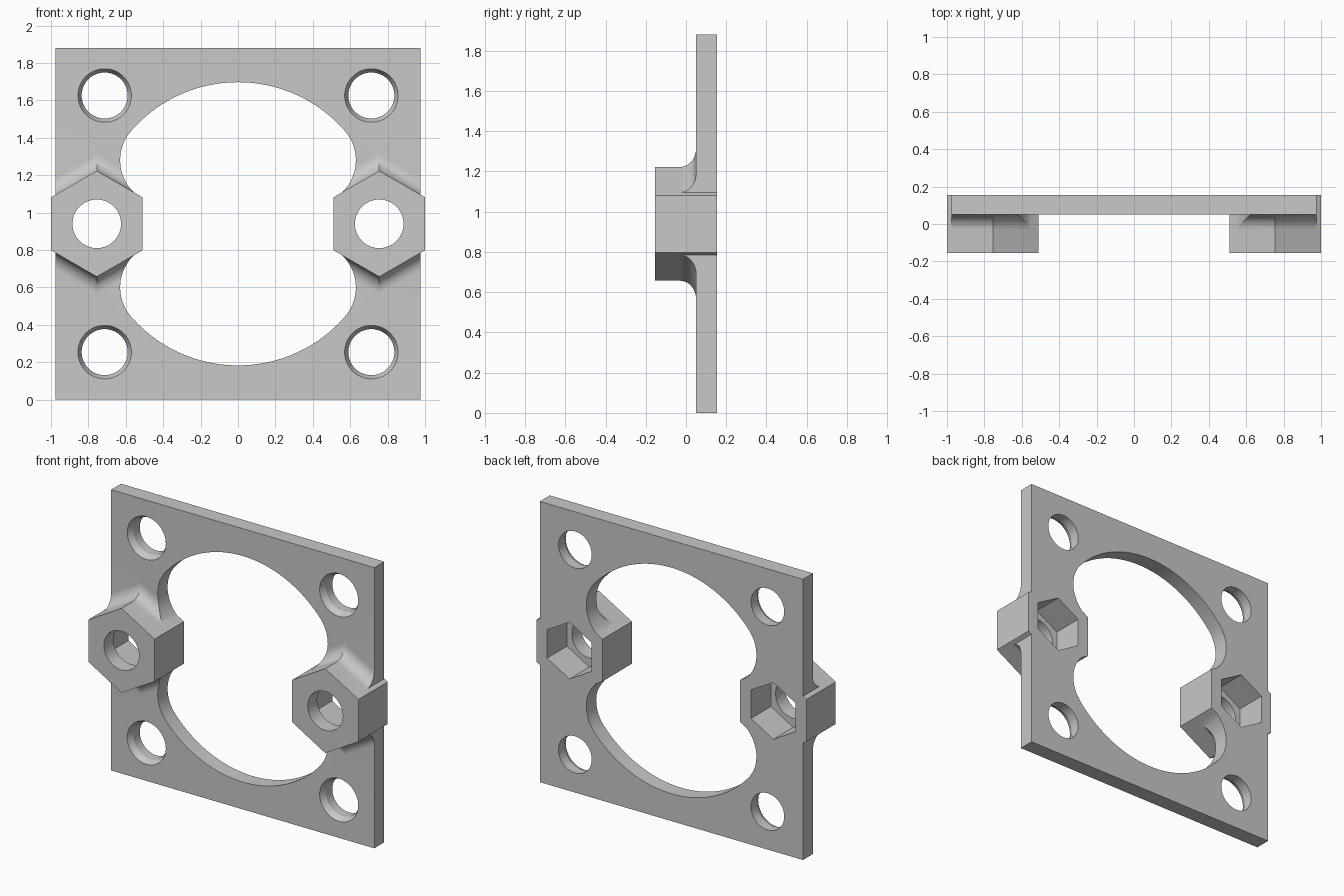
import bpy
import bmesh
from math import sin, cos, pi, radians, hypot, atan2

if "Cube" in bpy.data.objects:
    bpy.data.objects.remove(bpy.data.objects["Cube"], do_unlink=True)

MID = 0.94                      # height of the plate centre
HALF_W, HEIGHT = 0.975, 1.88
FRONT, BACK = 0.05, 0.155       # plate faces along y
BOSS_FRONT = -0.155
BOSS_X, APOTHEM, FILLET = 0.755, 0.245, 0.08

grey = bpy.data.materials.new("light_grey")
grey.use_nodes = True
grey.diffuse_color = (0.58, 0.58, 0.58, 1)
grey.node_tree.nodes["Principled BSDF"].inputs["Base Color"].default_value = grey.diffuse_color


def loft(name, rings):
    """Capped solid through (y, outline) rings, each outline a list of (x, z)."""
    bm = bmesh.new()
    loops = [[bm.verts.new((x, y, z)) for x, z in pts] for y, pts in rings]
    n = len(loops[0])
    for a, b in zip(loops, loops[1:]):
        for i in range(n):
            j = (i + 1) % n
            bm.faces.new((a[i], a[j], b[j], b[i]))
    bm.faces.new(loops[0])
    bm.faces.new(loops[-1])
    bmesh.ops.recalc_face_normals(bm, faces=bm.faces)
    mesh = bpy.data.meshes.new(name)
    bm.to_mesh(mesh)
    bm.free()
    mesh.materials.append(grey)
    obj = bpy.data.objects.new(name, mesh)
    bpy.context.collection.objects.link(obj)
    return obj


def prism(name, pts, y0, y1):
    return loft(name, [(y0, pts), (y1, pts)])


def ring(x, z, r, n=64):
    return [(x + r * sin(2 * pi * i / n), z + r * cos(2 * pi * i / n)) for i in range(n)]


def hexagon(x, z, apothem):
    return ring(x, z, apothem / cos(pi / 6), 6)


def rect(w, z0, z1):
    return [(-w, z0), (w, z0), (w, z1), (-w, z1)]


def combine(target, tool, operation):
    mod = target.modifiers.new(operation.lower(), "BOOLEAN")
    mod.operation, mod.solver, mod.object = operation, "EXACT", tool
    bpy.context.view_layer.objects.active = target
    bpy.ops.object.modifier_apply(modifier=mod.name)
    bpy.data.objects.remove(tool, do_unlink=True)


# Plate, oversized in x until the fillets are trimmed with it
plate = prism("mounting_plate", rect(1.2, 0, HEIGHT), FRONT, BACK)

# Curved flare where each hexagonal boss meets the plate
for side in (-1, 1):
    rings = []
    for i in range(17):
        t = i / 16 * pi / 2
        rings.append((FRONT - FILLET + FILLET * sin(t),
                      hexagon(side * BOSS_X, MID, APOTHEM + FILLET * (1 - cos(t)))))
    rings.append((0.1, rings[-1][1]))
    combine(plate, loft("boss_fillet", rings), "UNION")
combine(plate, prism("trim_box", rect(HALF_W, 0, HEIGHT), -1, 1), "INTERSECT")

# Central opening: large arc running tangentially into small side arcs
BIG, SMALL, CX, CZ = 0.757, 0.238, 0.392, 0.34
join = atan2(CZ, CX)
quarter = [(BIG * cos(a), BIG * sin(a))
           for a in (pi / 2 + (join - pi / 2) * i / 24 for i in range(25))]
SMALL = BIG - hypot(CX, CZ)
end = radians(-60)
quarter += [(CX + SMALL * cos(a), CZ + SMALL * sin(a))
            for a in (join + (end - join) * i / 24 for i in range(1, 25))]
half = quarter + [(x, -z) for x, z in reversed(quarter)]
outline = half + [(-x, z) for x, z in reversed(half)][1:-1]
combine(plate, prism("opening_cutter", [(x, z + MID) for x, z in outline], -1, 1), "DIFFERENCE")

# Countersunk corner holes
for sx in (-1, 1):
    for sz in (-1, 1):
        x, z = sx * 0.713, MID + sz * 0.686
        profile = ((-0.1, 0.143), (FRONT, 0.143), (FRONT + 0.04, 0.123), (0.3, 0.123))
        combine(plate, loft("hole_cutter", [(y, ring(x, z, r)) for y, r in profile]), "DIFFERENCE")

# Hexagonal bosses with a round bore and a nut pocket open to the back
for side in (-1, 1):
    x = side * BOSS_X
    combine(plate, prism("boss", hexagon(x, MID, APOTHEM), BOSS_FRONT, BACK), "UNION")
    combine(plate, prism("bore_cutter", ring(x, MID, 0.13), -1, 1), "DIFFERENCE")
    combine(plate, prism("pocket_cutter", hexagon(x, MID, 0.165), -0.055, 1), "DIFFERENCE")

# Smooth the arcs, keep the edges crisp
bpy.ops.object.select_all(action="DESELECT")
plate.select_set(True)
bpy.context.view_layer.objects.active = plate
bpy.ops.object.shade_smooth_by_angle(angle=radians(25))
